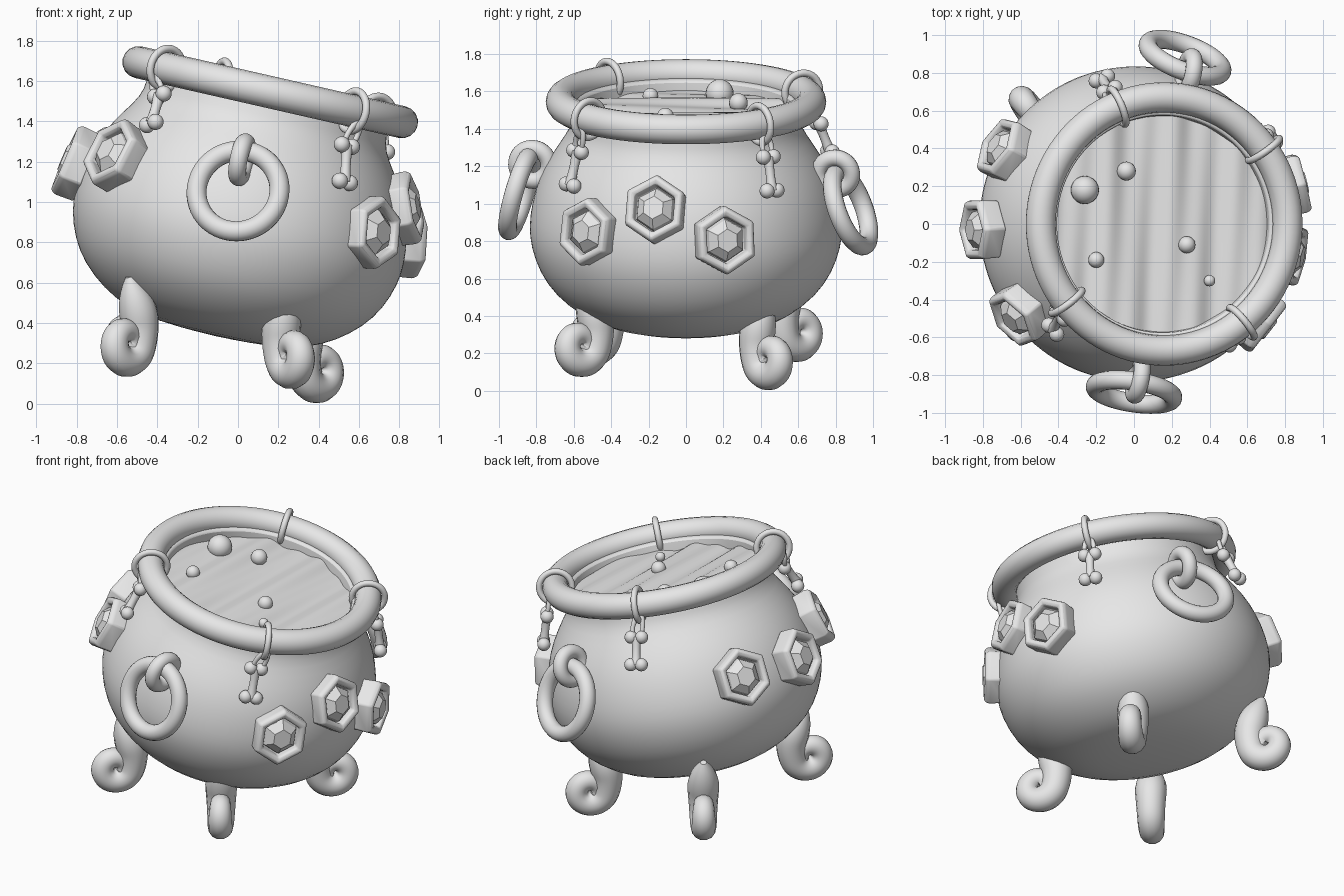
import bpy, bmesh, math
from mathutils import Matrix, Vector

if "Cube" in bpy.data.objects:
    bpy.data.objects.remove(bpy.data.objects["Cube"])

# One plain grey for everything
grey = bpy.data.materials.new("plain_grey")
grey.use_nodes = True
grey.diffuse_color = (0.8, 0.8, 0.8, 1)
grey.node_tree.nodes["Principled BSDF"].inputs["Base Color"].default_value = (0.8, 0.8, 0.8, 1)

# The pot leans towards +x; TILT maps pot space to world space
TILT = Matrix.Translation((-0.115, 0, 0.336)) @ Matrix.Rotation(math.radians(12.8), 4, 'Y')
UNTILT = TILT.inverted()
UP = TILT.to_3x3() @ Vector((0, 0, 1))
RIM_R, RIM_H, RIM_T = 0.67, 1.24, 0.08


def frame(centre, u, v):
    """Matrix with x along u and y near v."""
    u = Vector(u).normalized()
    n = u.cross(Vector(v)).normalized()
    m = Matrix((u, n.cross(u), n)).transposed().to_4x4()
    m.translation = Vector(centre)
    return m


def finish(ob, name, matrix, angle=40):
    ob.name = name
    ob.matrix_world = matrix
    ob.data.materials.clear()
    ob.data.materials.append(grey)
    bpy.ops.object.select_all(action='DESELECT')
    ob.select_set(True)
    bpy.context.view_layer.objects.active = ob
    if angle:
        bpy.ops.object.shade_smooth_by_angle(angle=math.radians(angle))
    return ob


def from_bmesh(bm, name, matrix, angle=40):
    me = bpy.data.meshes.new(name)
    bmesh.ops.recalc_face_normals(bm, faces=bm.faces)
    bm.to_mesh(me)
    bm.free()
    ob = bpy.data.objects.new(name, me)
    bpy.context.collection.objects.link(ob)
    return finish(ob, name, matrix, angle)


def loft(name, outline, profile, matrix, angle=40, cap_start=True, cap_end=True):
    """Stack scaled copies of an outline: profile holds (scale, height)."""
    bm = bmesh.new()
    rings = [[bm.verts.new((x * s, y * s, h)) for x, y in outline] for s, h in profile]
    n = len(outline)
    for a, b in zip(rings, rings[1:]):
        for i in range(n):
            bm.faces.new((a[i], a[(i + 1) % n], b[(i + 1) % n], b[i]))
    if cap_start:
        bm.faces.new(rings[0])
    if cap_end:
        bm.faces.new(rings[-1])
    return from_bmesh(bm, name, matrix, angle)


def torus(name, matrix, major, minor, stretch=1.0, segs=40):
    bpy.ops.mesh.primitive_torus_add(major_radius=major, minor_radius=minor,
                                     major_segments=segs, minor_segments=16)
    ob = bpy.context.object
    ob.data.transform(Matrix.Diagonal((1, stretch, 1, 1)))
    return finish(ob, name, matrix, 60)


def ball(name, matrix, radius):
    bm = bmesh.new()
    bmesh.ops.create_uvsphere(bm, u_segments=20, v_segments=12, radius=radius)
    return from_bmesh(bm, name, matrix, 60)


def tube(name, points, radii, matrix, depth):
    cu = bpy.data.curves.new(name, 'CURVE')
    cu.dimensions = '3D'
    cu.bevel_depth, cu.bevel_resolution, cu.use_fill_caps = depth, 5, True
    sp = cu.splines.new('NURBS')
    sp.points.add(len(points) - 1)
    for p, co, r in zip(sp.points, points, radii):
        p.co, p.radius = (*co, 1), r
    sp.order_u, sp.use_endpoint_u, sp.resolution_u = 4, True, 5
    ob = bpy.data.objects.new(name, cu)
    bpy.context.collection.objects.link(ob)
    bpy.ops.object.select_all(action='DESELECT')
    ob.select_set(True)
    bpy.context.view_layer.objects.active = ob
    bpy.ops.object.convert(target='MESH')
    return finish(bpy.context.object, name, matrix, 60)


# Pot body with an open mouth
circle = [(math.cos(k * math.tau / 64), math.sin(k * math.tau / 64)) for k in range(64)]
body_profile = [(0.05, 0), (0.3, 0.01), (0.46, 0.045), (0.59, 0.11), (0.71, 0.21), (0.785, 0.32),
                (0.83, 0.45), (0.84, 0.56), (0.825, 0.68), (0.785, 0.82), (0.72, 0.94),
                (0.65, 1.04), (0.61, 1.11), (0.61, 1.24), (0.57, 1.24), (0.57, 1.08)]
body = loft("pot_body", circle, body_profile, TILT, 60, cap_end=False)
body.modifiers.new("smooth", 'SUBSURF').levels = 1
body.modifiers["smooth"].render_levels = 1

# Rolled rim
torus("rim", TILT @ Matrix.Translation((0, 0, RIM_H)), RIM_R, RIM_T, segs=96)

# Rippled brew and bubbles
bm = bmesh.new()
bmesh.ops.create_grid(bm, x_segments=64, y_segments=64, size=0.62)
bmesh.ops.delete(bm, geom=[v for v in bm.verts if v.co.xy.length > 0.605], context='VERTS')
for v in bm.verts:
    x, y = v.co.xy
    v.co.z = 0.012 * math.sin(17 * x + 1.2 * y) + 0.008 * math.sin(37 * x - 2 * y)
from_bmesh(bm, "brew", TILT @ Matrix.Translation((0, 0, 1.175)), 80)
for x, y, r in [(-0.26, 0.18, 0.075), (-0.04, 0.28, 0.05), (-0.2, -0.19, 0.042),
                (0.28, -0.11, 0.045), (0.4, -0.3, 0.03)]:
    z = 1.545 - 0.227 * (x - 0.16) - 0.05
    ball("bubble", Matrix.Translation((x, y, z)), r)

# Curled legs: a leaf-like top, then a spiral that rolls outwards
for name, centre, heading in [("front_right_leg", (0.27, -0.57, 0.24), -57),
                              ("front_left_leg", (-0.56, -0.5, 0.3), -133),
                              ("back_right_leg", (0.4, 0.45, 0.17), 43),
                              ("back_left_leg", (-0.55, 0.6, 0.32), 126)]:
    path = [(-0.03, 0.33), (-0.05, 0.27), (-0.09, 0.18), (-0.115, 0.09)]
    radii = [0.25, 0.85, 1.3, 1.2]
    steps = 16
    for k in range(steps + 1):
        t = k / steps
        a, r = math.radians(185 + 440 * t), 0.105 - 0.07 * t
        path.append((r * math.cos(a), r * math.sin(a)))
        radii.append(1.1 - 0.5 * t)
    radii[-1] = 0.15
    place = Matrix.Translation(centre) @ Matrix.Rotation(math.radians(heading), 4, 'Z')
    tube(name, [(u, 0, w) for u, w in path], radii, place, 0.078)

# Side handles: a small loop fixed to the pot and a big ring through it
for side, loop, lu, lv, ring, ru, rv in [
        ("front", (0.02, -0.82, 1.21), (0.2, 1, 0), (0.2, 0, 1),
         (0, -0.89, 1.055), (1, -0.15, 0), (0, 0.28, 0.96)),
        ("back", (0.29, 0.8, 1.16), (0.2, 1, 0), (0.2, -0.3, 0.9),
         (0.27, 0.88, 0.97), (0.93, -0.3, -0.15), (0, -0.35, 0.94))]:
    torus(side + "_handle_loop", frame(loop, lu, lv), 0.088, 0.045)
    torus(side + "_handle_ring", frame(ring, ru, rv), 0.208, 0.05, segs=56)

# Bone charms hung from the rim on a hook and a link
for angle, top, end in [(-51, (0.54, -0.58, 1.28), (0.53, -0.62, 1.1)),
                        (-142, (-0.39, -0.48, 1.53), (-0.43, -0.56, 1.39)),
                        (36, (0.72, 0.44, 1.25), (0.73, 0.46, 1.07)),
                        (112, (-0.13, 0.71, 1.43), (-0.17, 0.77, 1.28))]:
    a = math.radians(angle)
    radial = Vector((math.cos(a), math.sin(a), 0))
    hook = TILT @ (radial * RIM_R + Vector((0, 0, RIM_H)))
    out = TILT.to_3x3() @ radial
    torus("charm_hook", frame(hook, out, UP), 0.1, 0.019)
    top, end = Vector(top), Vector(end)
    start = hook + out * 0.055 - UP * 0.075
    hang = top - start
    link_dir = hang.cross(out)
    torus("charm_link", frame((start + top) / 2, link_dir, hang), 0.03, 0.014,
          (hang.length / 2 + 0.02) / 0.03, 24)
    axis = (end - top).normalized()
    side = axis.cross(out).normalized()
    tube("bone_shaft", [top.lerp(end, k / 4) for k in range(5)], [1.2, 1, 0.9, 1, 1.2],
         Matrix.Identity(4), 0.026)
    for tip in (top, end):
        for s in (-1, 1):
            ball("bone_knob", Matrix.Translation(tip + side * s * 0.033), 0.04)

# Six-sided jewels in raised frames
hexagon = [(0, 1.2), (-1, 0.6), (-1, -0.6), (0, -1.2), (1, -0.6), (1, 0.6)]
setting = [(0.15, -0.08), (0.155, 0.02), (0.142, 0.045), (0.118, 0.045), (0.106, 0.03), (0.104, -0.02)]
cut_stone = [(0.1, -0.02), (0.092, 0.015), (0.052, 0.055)]
for centre in [(0.68, -0.53, 0.85), (0.84, -0.165, 0.97), (0.86, 0.21, 0.805),
               (-0.62, -0.49, 1.24), (-0.82, -0.03, 1.2), (-0.7, 0.4, 1.2)]:
    local = UNTILT @ Vector(centre)
    normal = TILT.to_3x3() @ Vector((local.x, local.y, (local.z - 0.55) * 1.2))
    across = UP.cross(normal)
    place = frame(centre, across, normal.cross(across))
    fr = loft("jewel_frame", hexagon, setting, place, 35)
    bev = fr.modifiers.new("soft_edges", 'BEVEL')
    bev.width, bev.segments = 0.012, 2
    loft("jewel", hexagon, cut_stone, place, 0)
